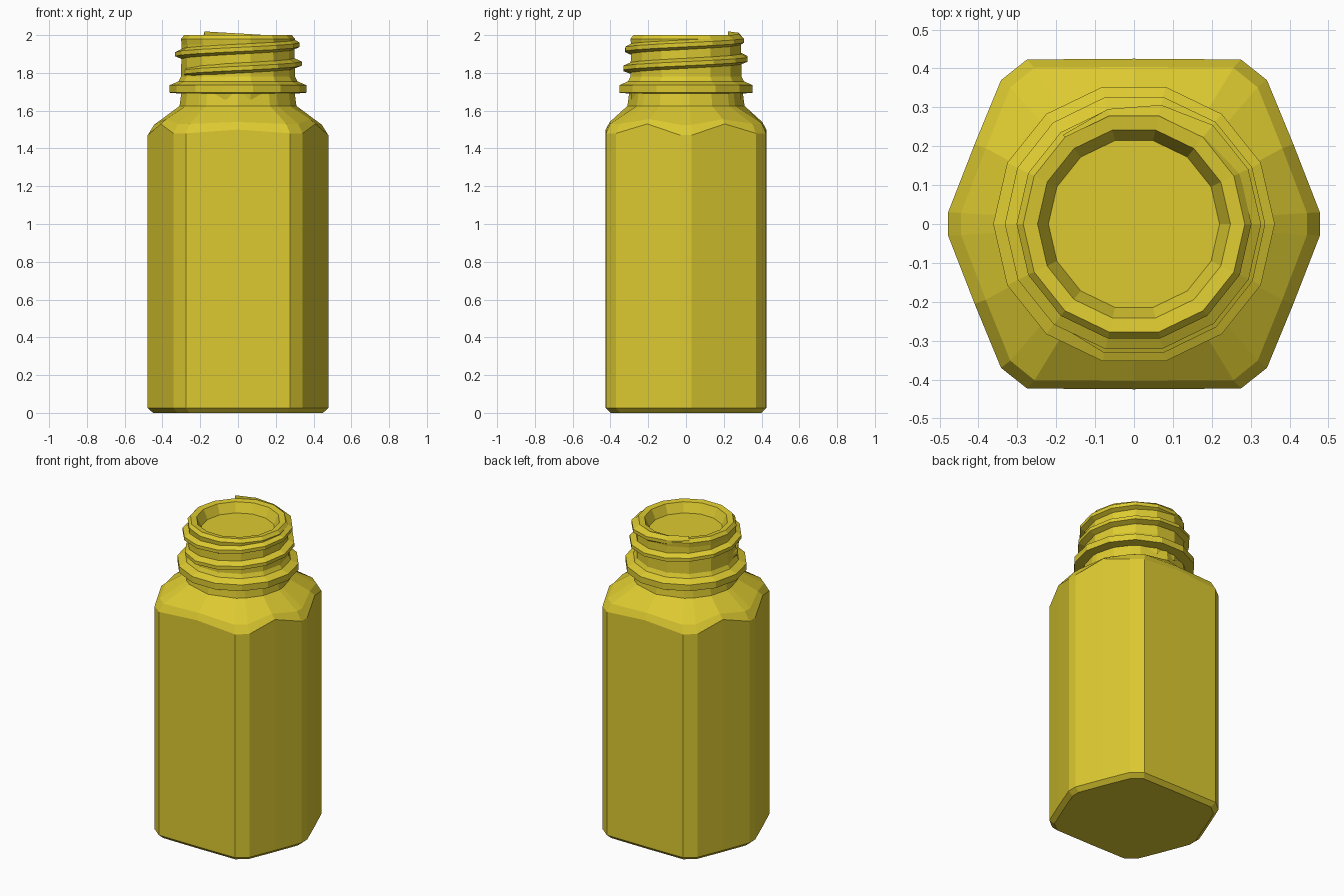
import bpy, bmesh
from math import sin, cos, pi

if "Cube" in bpy.data.objects:
    bpy.data.objects.remove(bpy.data.objects["Cube"])

mat = bpy.data.materials.new("yellow_plastic")
mat.diffuse_color = (0.72, 0.59, 0.03, 1)
mat.use_nodes = True
mat.node_tree.nodes["Principled BSDF"].inputs["Base Color"].default_value = mat.diffuse_color


def loft(name, rings, caps=True):
    """Skin a stack of equal-length rings with flat faces."""
    bm = bmesh.new()
    vs = [[bm.verts.new(p) for p in ring] for ring in rings]
    n = len(rings[0])
    for a, b in zip(vs, vs[1:]):
        for i in range(n):
            j = (i + 1) % n
            bm.faces.new((a[i], a[j], b[j], b[i]))
    if caps:
        bm.faces.new(vs[0][::-1])
        bm.faces.new(vs[-1])
    bmesh.ops.recalc_face_normals(bm, faces=bm.faces)
    me = bpy.data.meshes.new(name)
    bm.to_mesh(me)
    bm.free()
    me.materials.append(mat)
    ob = bpy.data.objects.new(name, me)
    bpy.context.collection.objects.link(ob)
    return ob


def circle(r, z, n=14):
    return [(r * cos(2 * pi * i / n), r * sin(2 * pi * i / n), z) for i in range(n)]


# Hexagonal outline with clipped corners: x, y, shoulder height (one quarter, mirrored)
quarter = [(0.478, 0.03, 1.47), (0.41, 0.205, 1.53), (0.342, 0.37, 1.48),
           (0.275, 0.423, 1.48), (0.0, 0.425, 1.50)]
half = quarter + [(-x, y, z) for x, y, z in quarter[-2::-1]]
outline = half + [(-x, -y, z) for x, y, z in half]


def round_ring(r, z):
    ring = []
    for x, y, _ in outline:
        d = (x * x + y * y) ** 0.5
        ring.append((r * x / d, r * y / d, z))
    return ring


# Body with chamfered base and cone shoulder
loft("bottle_body", [
    [(x * 0.94, y * 0.94, 0) for x, y, _ in outline],
    [(x, y, 0.025) for x, y, _ in outline],
    outline,
    [(x * 0.93, y * 0.95, z * 0.5 + 0.79) for x, y, z in outline],
    round_ring(0.31, 1.625),
    round_ring(0.30, 1.70),
])

# Neck with collar, lip and shallow closed mouth
profile = [(0.295, 1.66), (0.30, 1.69), (0.362, 1.695), (0.362, 1.735), (0.315, 1.755),
           (0.302, 1.78), (0.298, 1.95), (0.302, 1.98), (0.285, 2.0),
           (0.248, 1.995), (0.22, 1.935)]
loft("neck", [circle(r, z) for r, z in profile])

# Screw thread: tapered helix of triangular section
sides, turns, pitch = 14, 1.9, 0.1
steps = int(sides * turns)
sections = []
for k in range(steps + 1):
    a = 2 * pi * k / sides + pi
    z = 1.80 + pitch * k / sides
    t = min(1, k / 3, (steps - k) / 3)
    crest = 0.293 + (0.05 - 0.02 * k / steps) * t
    sections.append([(r * cos(a), r * sin(a), z + dz) for r, dz in
                     ((0.285, -0.032), (crest, -0.012), (crest, 0.01), (0.285, 0.034))])
loft("screw_thread", sections)
